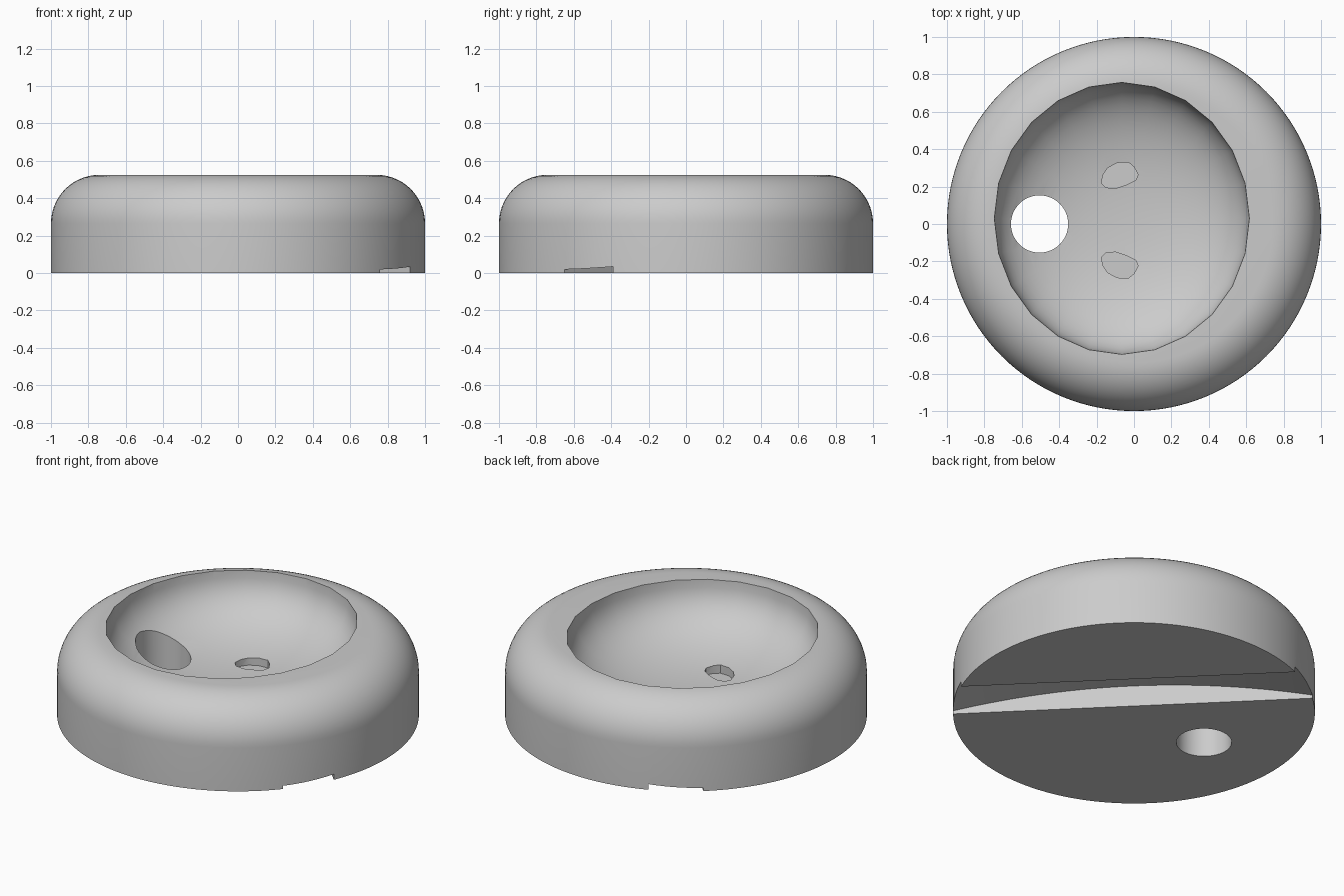
import bpy, bmesh, math
from mathutils import Matrix

cube = bpy.data.objects.get("Cube")
if cube:
    bpy.data.objects.remove(cube, do_unlink=True)

TOP, FILLET = 0.525, 0.26
grey = bpy.data.materials.new("light_grey")
grey.use_nodes = True
grey.diffuse_color = (0.6, 0.6, 0.6, 1)
grey.node_tree.nodes["Principled BSDF"].inputs["Base Color"].default_value = (0.6, 0.6, 0.6, 1)


def loft(name, rings, matrix=Matrix.Identity(4)):
    """Closed solid through rings of points, capped at both ends."""
    bm = bmesh.new()
    loops = [[bm.verts.new(p) for p in ring] for ring in rings]
    for low, high in zip(loops, loops[1:]):
        for i in range(len(low)):
            j = (i + 1) % len(low)
            bm.faces.new((low[i], low[j], high[j], high[i]))
    bm.faces.new(loops[0])
    bm.faces.new(loops[-1])
    bm.transform(matrix)
    bmesh.ops.recalc_face_normals(bm, faces=bm.faces)
    mesh = bpy.data.meshes.new(name)
    bm.to_mesh(mesh)
    bm.free()
    mesh.materials.append(grey)
    obj = bpy.data.objects.new(name, mesh)
    bpy.context.collection.objects.link(obj)
    return obj


def lathe(name, profile, segments, matrix=Matrix.Identity(4)):
    """Solid turned around z from (radius, height) points."""
    angles = [math.tau * i / segments for i in range(segments)]
    return loft(name, [[(r * math.cos(a), r * math.sin(a), z) for a in angles]
                       for r, z in profile], matrix)


def prism(name, points, depth, matrix):
    """Outline in the local xy plane, extruded along local z."""
    return loft(name, [[(x, y, z) for x, y in points] for z in (0, depth)], matrix)


# Round body with a filleted upper edge
profile = [(1, 0)]
for i in range(15):
    a = math.pi / 2 * i / 14
    profile.append((1 - FILLET + FILLET * math.cos(a), TOP - FILLET + FILLET * math.sin(a)))
body = lathe("round_body", profile, 128)

# Off-centre bowl with steep walls and a flatter floor
power, depth = 2.3, 0.347
bowl_profile = [(1, TOP + 0.2)]
for i in range(16):
    a = math.radians(88) * i / 15
    bowl_profile.append((math.cos(a) ** (2 / power),
                         TOP - depth * math.sin(a) ** (2 / power)))
bowl = lathe("bowl_cutter", bowl_profile, 24,
             Matrix.Translation((-0.065, 0.03, 0)) @ Matrix.Diagonal((0.682, 0.727, 1, 1)))

# Vertical through hole
hole = lathe("hole_cutter", [(0.153, -0.2), (0.153, 0.8)], 64,
             Matrix.Translation((-0.505, 0, 0)))

# Diagonal arched groove across the underside
steps = 28
arch = [(-1.04, -0.1)]
for i in range(steps + 1):
    t = -1.04 + 2.08 * i / steps
    arch.append((t, 0.128 - 0.109 * t * t))
arch.append((1.04, -0.1))
s = math.sqrt(0.5)
axes = Matrix(((s, 0, s, 0.055), (-s, 0, s, 0.055), (0, 1, 0, 0), (0, 0, 0, 1)))
groove = prism("groove_cutter", arch, 0.297, axes)

# Two mirrored shallow pockets in the bowl floor
outline = [(-0.175, 0.22), (-0.165, 0.265), (-0.14, 0.3), (-0.09, 0.327), (-0.03, 0.33),
           (0, 0.305), (0.022, 0.265), (0.01, 0.235), (-0.04, 0.21), (-0.1, 0.19),
           (-0.15, 0.195)]
mirrored = [(x, 0.04 - y) for x, y in outline]
lift = Matrix.Translation((0, 0, 0.152))
cutters = [bowl, hole, groove,
           prism("back_pocket_cutter", outline, 0.3, lift),
           prism("front_pocket_cutter", mirrored, 0.3, lift)]

# Cut everything out of the body
bpy.context.view_layer.objects.active = body
for cutter in cutters:
    cutter.hide_render = True
    mod = body.modifiers.new(cutter.name, "BOOLEAN")
    mod.operation = "DIFFERENCE"
    mod.solver = "EXACT"
    mod.object = cutter
    bpy.ops.object.modifier_apply(modifier=mod.name)
for cutter in cutters:
    bpy.data.objects.remove(cutter, do_unlink=True)

bpy.ops.object.select_all(action="DESELECT")
body.select_set(True)
bpy.ops.object.shade_smooth_by_angle(angle=math.radians(32))
